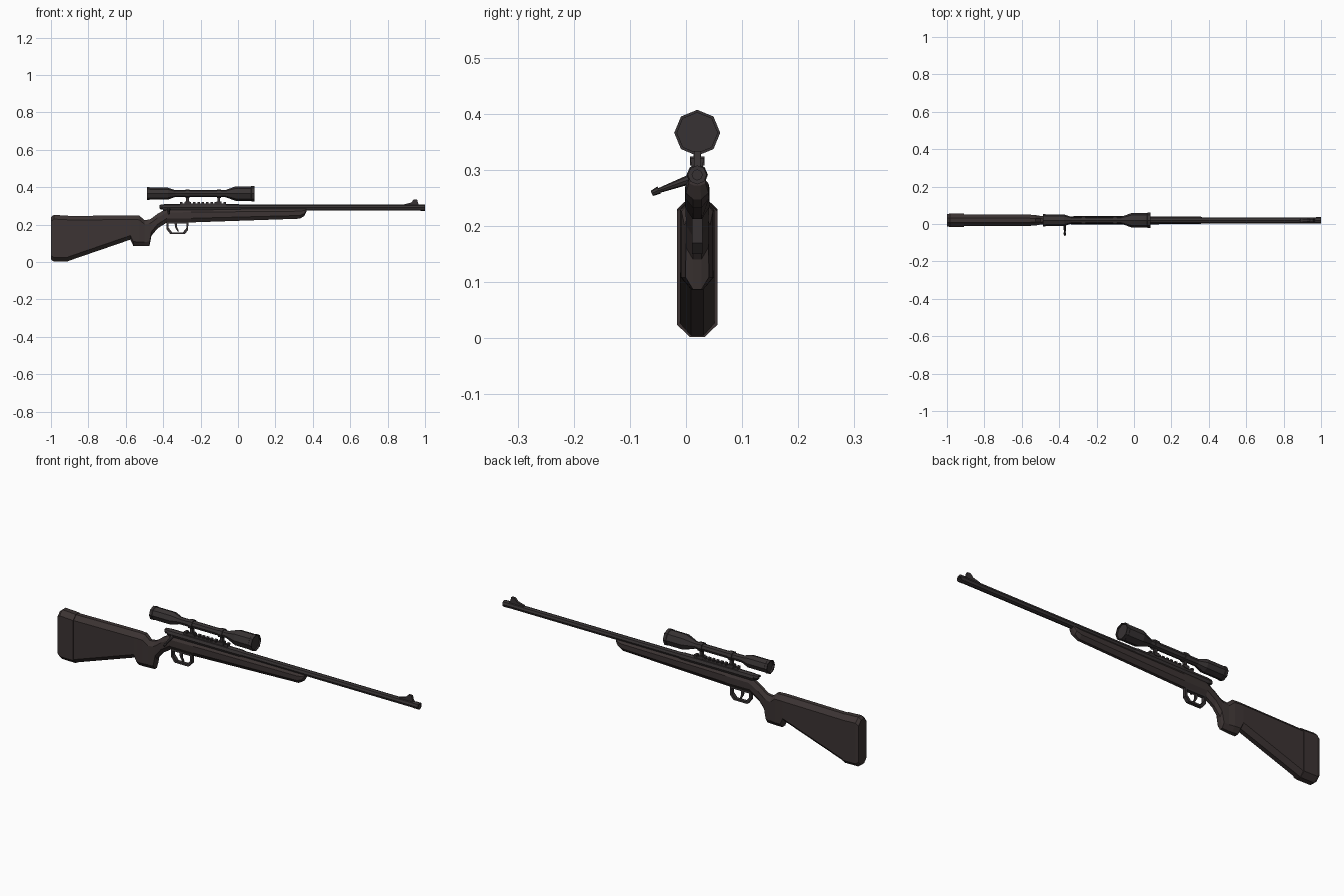
import bpy, bmesh, math
from mathutils import Vector

cube = bpy.data.objects.get("Cube")
if cube:
    bpy.data.objects.remove(cube, do_unlink=True)

MID = 0.02        # the y of the plane of symmetry
BORE = 0.291      # height of the barrel axis
SIGHT = 0.366     # height of the scope axis


def material(name, colour):
    mat = bpy.data.materials.new(name)
    mat.use_nodes = True
    mat.diffuse_color = colour
    mat.node_tree.nodes["Principled BSDF"].inputs["Base Color"].default_value = colour
    return mat


stock_brown = material("dark stock brown", (0.045, 0.034, 0.033, 1))
gun_metal = material("dark gun metal", (0.038, 0.032, 0.033, 1))


def finish(name, bm, mat):
    bmesh.ops.recalc_face_normals(bm, faces=bm.faces)
    mesh = bpy.data.meshes.new(name)
    bm.to_mesh(mesh)
    bm.free()
    mesh.materials.append(mat)
    obj = bpy.data.objects.new(name, mesh)
    bpy.context.collection.objects.link(obj)
    return obj


def loft(name, rings, mat, closed=False):
    """Skin a list of equal rings; cap the ends unless the path is closed."""
    bm = bmesh.new()
    rows = [[bm.verts.new(p) for p in ring] for ring in rings]
    pairs = list(zip(rows, rows[1:]))
    if closed:
        pairs.append((rows[-1], rows[0]))
    else:
        bm.faces.new(rows[0])
        bm.faces.new(rows[-1])
    count = len(rows[0])
    for a, b in pairs:
        for i in range(count):
            j = (i + 1) % count
            bm.faces.new((a[i], a[j], b[j], b[i]))
    return finish(name, bm, mat)


def chamfered(x, low, high, half):
    """Upright rectangle with cut corners."""
    flat = half * 0.36
    cut = min(0.022, (high - low) * 0.3)
    side = [(flat, low), (half, low + cut), (half, high - cut), (flat, high)]
    outline = side + [(-y, z) for y, z in reversed(side)]
    return [(x, MID + y, z) for y, z in outline]


def turned(name, stations, height, mat, sides=8):
    """Faceted round part along x, from (x, radius) pairs."""
    rings = []
    for x, r in stations:
        angles = [math.tau * i / sides for i in range(sides)]
        rings.append([(x, MID + r * math.sin(a), height + r * math.cos(a)) for a in angles])
    return loft(name, rings, mat)


def rod(name, start, end, r1, r2, mat, sides=8):
    """Tapered rod between two points."""
    start, end = Vector(start), Vector(end)
    axis = end - start
    bm = bmesh.new()
    bmesh.ops.create_cone(bm, cap_ends=True, segments=sides, radius1=r1, radius2=r2, depth=axis.length)
    bm.transform(axis.to_track_quat("Z", "Y").to_matrix().to_4x4())
    bmesh.ops.translate(bm, verts=bm.verts, vec=(start + end) / 2)
    return finish(name, bm, mat)


def plate(name, outline, half, mat):
    """Side outline in x and z, extruded evenly about the mid plane."""
    rings = [[(x, MID + y, z) for x, z in outline] for y in (-half, half)]
    return loft(name, rings, mat)


def box(name, x1, x2, z1, z2, half, mat):
    return plate(name, [(x1, z1), (x2, z1), (x2, z2), (x1, z2)], half, mat)


# Stock: butt, grip, wrist and fore end in one skin
stock = [
    (-0.91, 0.005, 0.246, 0.031), (-0.575, 0.12, 0.25, 0.031),
    (-0.56, 0.087, 0.25, 0.03), (-0.527, 0.086, 0.248, 0.028),
    (-0.5, 0.086, 0.224, 0.023), (-0.473, 0.087, 0.228, 0.021),
    (-0.463, 0.14, 0.233, 0.02), (-0.43, 0.18, 0.258, 0.02),
    (-0.38, 0.212, 0.287, 0.021), (-0.25, 0.212, 0.289, 0.022),
    (0.33, 0.232, 0.289, 0.021), (0.355, 0.247, 0.288, 0.02),
    (0.367, 0.272, 0.286, 0.015),
]
loft("stock", [chamfered(*s) for s in stock], stock_brown)

# Recoil pad
pad = [(-1, 0.014, 0.24, 0.032), (-0.985, 0.003, 0.252, 0.036), (-0.91, 0.002, 0.248, 0.036)]
loft("recoil_pad", [chamfered(*s) for s in pad], stock_brown)

# Barrel, receiver and bolt
turned("barrel", [(0, 0.016), (0.974, 0.016), (0.976, 0.017), (1, 0.017), (1, 0.009), (0.98, 0.009)], BORE, gun_metal)
turned("receiver", [(-0.4, 0.017), (-0.39, 0.019), (0, 0.019), (0.02, 0.016)], BORE, gun_metal)
turned("bolt_shroud", [(-0.42, 0.008), (-0.412, 0.014), (-0.38, 0.014)], BORE + 0.004, gun_metal)
knob = Vector((-0.37, -0.054, 0.261))
rod("bolt_handle", (-0.37, MID - 0.008, 0.285), knob, 0.009, 0.004, gun_metal)
rod("bolt_knob", knob + Vector((0, 0.006, 0.003)), knob - Vector((0, 0.007, 0.003)), 0.007, 0.005, gun_metal)

# Trigger guard: a band swept round a loop, with the trigger inside
loop = [(-0.382, 0.215), (-0.382, 0.175), (-0.362, 0.15), (-0.285, 0.15), (-0.267, 0.17), (-0.265, 0.215)]
centre = Vector((-0.323, 0.188))
rings = []
for point in loop:
    outer = Vector(point)
    inner = outer - Vector((math.copysign(0.01, outer.x - centre.x), math.copysign(0.009, outer.y - centre.y)))
    rings.append([(p.x, MID + y, p.y) for p, y in ((outer, -0.009), (outer, 0.009), (inner, 0.009), (inner, -0.009))])
loft("trigger_guard", rings, gun_metal, closed=True)
plate("trigger", [(-0.34, 0.215), (-0.325, 0.215), (-0.325, 0.185), (-0.315, 0.163), (-0.323, 0.163), (-0.336, 0.185)], 0.004, gun_metal)

# Scope rail with evenly spaced teeth
box("rail", -0.31, -0.065, 0.3, 0.313, 0.01, gun_metal)
for i in range(11):
    left = -0.31 + i * 0.0232
    box("rail_tooth", left, left + 0.013, 0.313, 0.321, 0.012, gun_metal)

# Scope with recessed lenses, rings and posts
turned("scope", [
    (-0.478, 0.028), (-0.487, 0.028), (-0.487, 0.034), (-0.474, 0.034), (-0.472, 0.032),
    (-0.375, 0.032), (-0.335, 0.018), (-0.07, 0.018), (-0.012, 0.039),
    (0.07, 0.039), (0.072, 0.041), (0.087, 0.041), (0.087, 0.036), (0.08, 0.036),
], SIGHT, gun_metal)
for x in (-0.27, -0.102):
    turned("scope_ring", [(x - 0.011, 0.023), (x + 0.011, 0.023)], SIGHT, gun_metal)
    box("scope_post", x - 0.007, x + 0.007, 0.315, SIGHT - 0.015, 0.007, gun_metal)
    box("scope_clamp", x - 0.013, x + 0.013, 0.308, 0.324, 0.013, gun_metal)

# Front sight on its ramp
plate("front_sight", [(0.885, 0.3), (0.97, 0.3), (0.962, 0.318), (0.958, 0.334), (0.94, 0.334), (0.925, 0.318), (0.89, 0.309)], 0.006, gun_metal)
